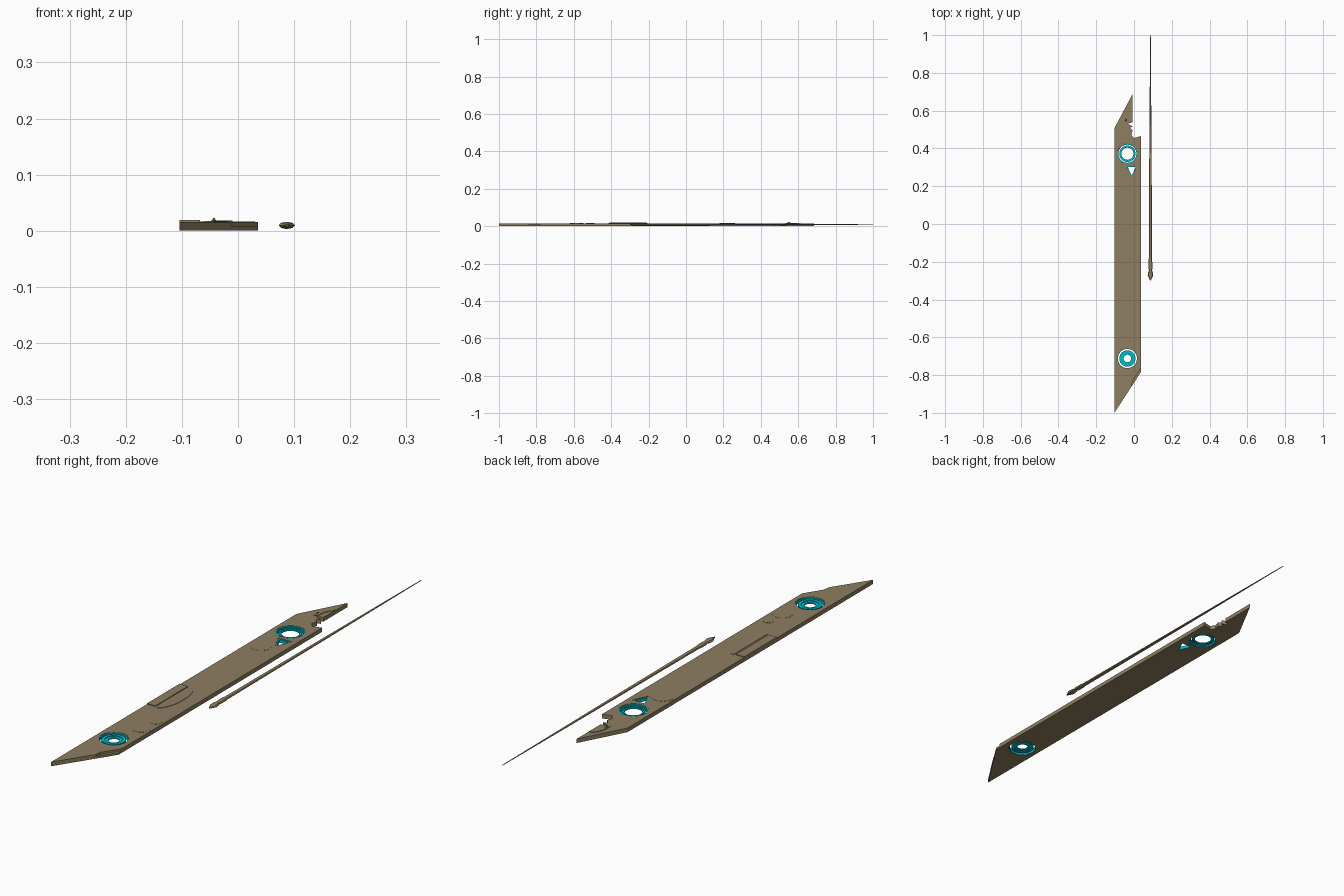
import bpy, bmesh, math

if "Cube" in bpy.data.objects:
    bpy.data.objects.remove(bpy.data.objects["Cube"])

T = 0.016  # plank thickness


def material(name, rgb):
    m = bpy.data.materials.new(name)
    m.diffuse_color = (*rgb, 1)
    m.use_nodes = True
    m.node_tree.nodes["Principled BSDF"].inputs["Base Color"].default_value = m.diffuse_color
    return m


TAN = material("tan", (0.27, 0.21, 0.12))
CYAN = material("cyan", (0.0, 0.5, 0.6))


def circle(cx, cy, r, n=40, ry=None, a0=0.0, a1=2 * math.pi, closed=True):
    steps = n if closed else n - 1
    return [(cx + r * math.cos(a0 + (a1 - a0) * i / steps),
             cy + (ry or r) * math.sin(a0 + (a1 - a0) * i / steps)) for i in range(n)]


def plate(name, loops, z0, z1, mat):
    """Flat plate from an outline plus optional hole loops."""
    cu = bpy.data.curves.new(name, 'CURVE')
    cu.dimensions = '2D'
    cu.fill_mode = 'BOTH'
    cu.extrude = (z1 - z0) / 2
    for loop in loops:
        s = cu.splines.new('POLY')
        s.points.add(len(loop) - 1)
        for p, (x, y) in zip(s.points, loop):
            p.co = (x, y, 0, 1)
        s.use_cyclic_u = True
    tmp = bpy.data.objects.new(name, cu)
    bpy.context.collection.objects.link(tmp)
    dg = bpy.context.evaluated_depsgraph_get()
    me = bpy.data.meshes.new_from_object(tmp.evaluated_get(dg))
    bpy.data.objects.remove(tmp)
    bm = bmesh.new()
    bm.from_mesh(me)
    bmesh.ops.remove_doubles(bm, verts=bm.verts, dist=1e-5)
    bmesh.ops.translate(bm, verts=bm.verts, vec=(0, 0, (z0 + z1) / 2))
    bmesh.ops.recalc_face_normals(bm, faces=bm.faces)
    for f in bm.faces:
        f.smooth = False
    bm.to_mesh(me)
    bm.free()
    me.name = name
    me.materials.clear()
    me.materials.append(mat)
    ob = bpy.data.objects.new(name, me)
    bpy.context.collection.objects.link(ob)
    return ob


def triangle(s):
    cx, cy = -0.012, 0.286
    return [(cx - 0.03 * s, cy + 0.022 * s), (cx + 0.03 * s, cy + 0.022 * s), (cx, cy - 0.04 * s)]


# plank with slanted ends, jagged notch, two round holes and a triangular hole
X, Y_TOP, Y_LOW = -0.035, 0.372, -0.712
outline = [(-0.104, -1.0), (0.036, -0.785), (0.036, 0.465), (0.0, 0.455), (-0.014, 0.472),
           (-0.008, 0.495), (-0.022, 0.51), (-0.006, 0.517), (-0.034, 0.53),
           (-0.009, 0.538), (-0.009, 0.685), (-0.104, 0.507)]
plank = plate("plank", [outline, circle(X, Y_TOP, 0.053), circle(X, Y_LOW, 0.053), triangle(1)],
              0, T, TAN)

# stepped bevel along the lower right slanted edge
cutter = plate("bevel_cutter", [[(0.036 - 0.001, -0.765), (0.06, -0.765), (0.06, -0.90),
                                 (-0.02, -0.90), (-0.008, -0.832)]], T * 0.5, T * 2, TAN)
cutter.hide_render = True
cutter.hide_set(True)
mod = plank.modifiers.new("bevel_cut", 'BOOLEAN')
mod.operation = 'DIFFERENCE'
mod.object = cutter

# cyan rings in the round holes
for tag, y, inner, liner in (("upper", Y_TOP, 0.032, 0.048), ("lower", Y_LOW, 0.020, 0.0505)):
    plate(tag + "_hole_liner", [circle(X, y, 0.0528), circle(X, y, liner)], 0.001, T - 0.001, CYAN)
    mid = (inner + 0.043) / 2
    plate(tag + "_ring_outer", [circle(X, y, 0.043), circle(X, y, mid)], 0.003, 0.013, CYAN)
    plate(tag + "_ring_inner", [circle(X, y, mid), circle(X, y, inner)], 0.005, 0.010, CYAN)
plate("triangle_liner", [triangle(0.99), triangle(0.72)], 0.002, T - 0.002, CYAN)

# faint round marks on the top face
for i, (x, y, r) in enumerate(((-0.055, 0.22, 0.042), (0.005, -0.512, 0.022), (-0.006, -0.585, 0.036))):
    plate(f"round_mark_{i}", [circle(x, y, r)], T - 0.001, T + 0.0006, TAN)

# raised strip on the left edge and the crescent beside it
plate("edge_strip", [[(-0.104, -0.41), (-0.068, -0.41), (-0.068, -0.21), (-0.104, -0.21)]],
      T - 0.001, T + 0.003, TAN)
arc = circle(-0.06, -0.31, 0.042, 24, 0.105, -math.pi / 2, math.pi / 2, False)
plate("half_disc", [arc], T - 0.001, T + 0.0015, TAN)

# curved blade and small spike near the pointed top
blade = (circle(-0.012, 0.55, 0.036, 12, 0.062, math.pi / 2, math.pi * 1.1, False)
         + circle(-0.010, 0.55, 0.022, 12, 0.045, math.pi * 1.1, math.pi / 2, False))
plate("curved_blade", [blade], T - 0.001, T + 0.002, TAN)
bpy.ops.mesh.primitive_cone_add(vertices=4, radius1=0.008, radius2=0, depth=0.01,
                                location=(-0.043, 0.55, T + 0.003))
spike = bpy.context.object
spike.name = "spike"
spike.scale = (0.8, 2.0, 1)
spike.data.materials.append(TAN)

# tapering rod with an arrow-shaped head: (y, half width, half height)
sections = [(-0.300, 0.002, 0.002), (-0.272, 0.0145, 0.0065), (-0.255, 0.0120, 0.0065),
            (-0.245, 0.0075, 0.0045), (-0.236, 0.0115, 0.0060), (-0.205, 0.0110, 0.0060),
            (-0.200, 0.0090, 0.0050), (0.40, 0.0060, 0.0035), (1.0, 0.0016, 0.0012)]
bm = bmesh.new()
rings = [[bm.verts.new((0.087 + hx * math.cos(a), y, 0.0095 + hz * math.sin(a)))
          for a in (k * math.pi / 4 for k in range(8))] for y, hx, hz in sections]
for a, b in zip(rings, rings[1:]):
    for k in range(8):
        bm.faces.new((a[k], a[(k + 1) % 8], b[(k + 1) % 8], b[k]))
bm.faces.new(rings[0])
bm.faces.new(rings[-1])
bmesh.ops.recalc_face_normals(bm, faces=bm.faces)
me = bpy.data.meshes.new("rod")
bm.to_mesh(me)
bm.free()
me.materials.append(TAN)
bpy.context.collection.objects.link(bpy.data.objects.new("rod", me))
